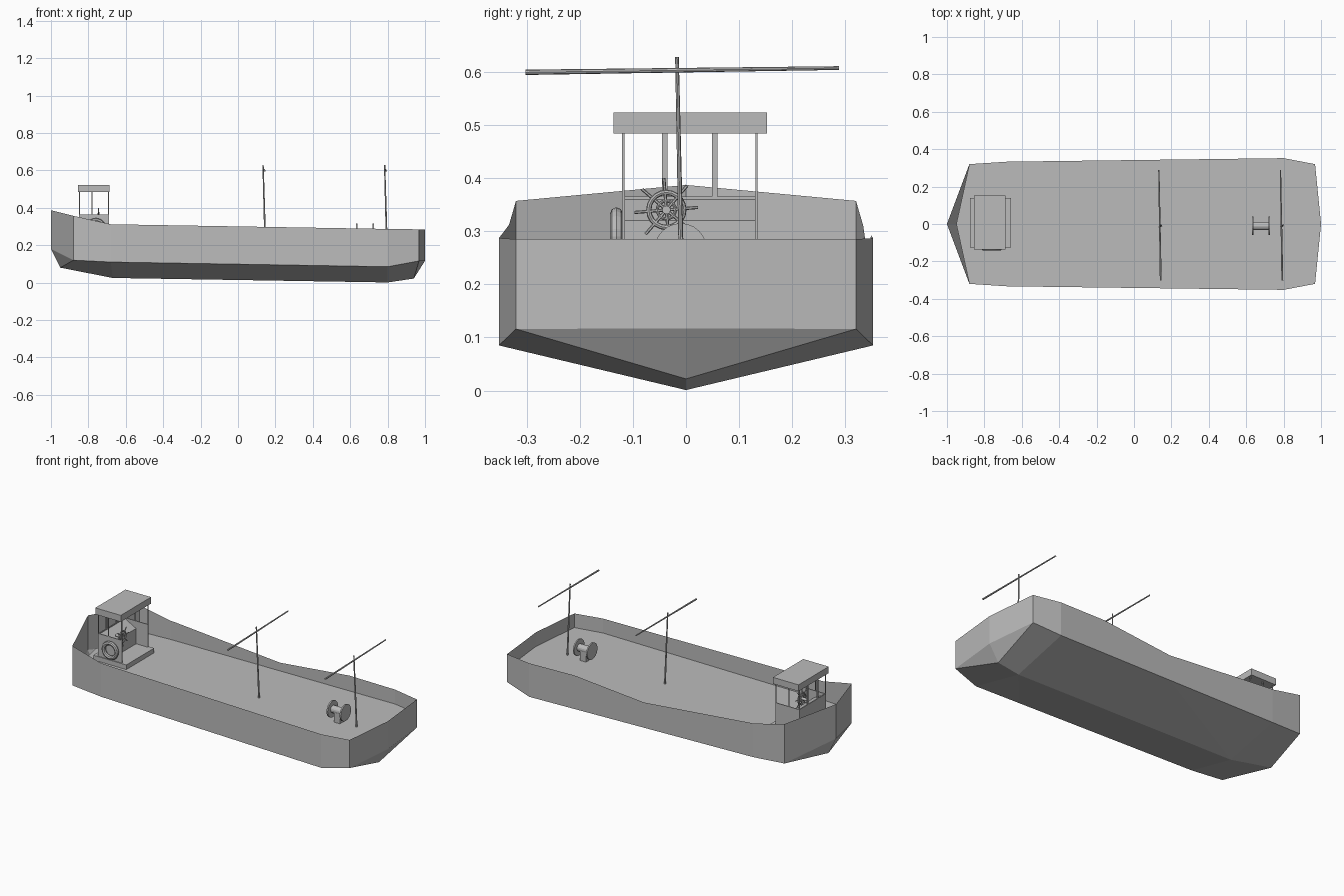
import bpy, bmesh, math
from mathutils import Vector

if "Cube" in bpy.data.objects:
    bpy.data.objects.remove(bpy.data.objects["Cube"])

grey = bpy.data.materials.new("plain grey")
grey.diffuse_color = (0.5, 0.5, 0.5, 1)
grey.use_nodes = True
grey.node_tree.nodes["Principled BSDF"].inputs["Base Color"].default_value = grey.diffuse_color


def finish(name, bm):
    me = bpy.data.meshes.new(name)
    bm.to_mesh(me)
    bm.free()
    me.materials.append(grey)
    ob = bpy.data.objects.new(name, me)
    bpy.context.collection.objects.link(ob)
    return ob


def sheet(name, faces):
    """Faces given as lists of points, welded together."""
    bm = bmesh.new()
    for f in faces:
        bm.faces.new([bm.verts.new(p) for p in f])
    bmesh.ops.remove_doubles(bm, verts=bm.verts, dist=1e-4)
    bmesh.ops.recalc_face_normals(bm, faces=bm.faces)
    return finish(name, bm)


def box(name, x0, x1, y0, y1, z0, z1):
    bm = bmesh.new()
    bmesh.ops.create_cube(bm, size=1)
    for v in bm.verts:
        v.co = ((x0 + x1) / 2 + v.co.x * (x1 - x0),
                (y0 + y1) / 2 + v.co.y * (y1 - y0),
                (z0 + z1) / 2 + v.co.z * (z1 - z0))
    return finish(name, bm)


def rod(name, a, b, r, r2=None, sides=8):
    a, b = Vector(a), Vector(b)
    bm = bmesh.new()
    bmesh.ops.create_cone(bm, cap_ends=True, segments=sides, radius1=r,
                          radius2=r if r2 is None else r2, depth=(b - a).length)
    rot = (b - a).to_track_quat('Z', 'Y')
    for v in bm.verts:
        v.co = rot @ v.co + (a + b) / 2
    return finish(name, bm)


def ring(name, centre, axis, major, minor, n=20, m=8):
    rot = Vector(axis).to_track_quat('Z', 'Y')
    c = Vector(centre)

    def p(i, j):
        a, b = math.tau * i / n, math.tau * j / m
        r = major + minor * math.cos(b)
        return c + rot @ Vector((r * math.cos(a), r * math.sin(a), minor * math.sin(b)))
    return sheet(name, [[p(i, j), p(i + 1, j), p(i + 1, j + 1), p(i, j + 1)]
                        for i in range(n) for j in range(m)])


DECK = 0.2
# hull stations: x, half width, gunwale height, chine height
st = [(-1, 0, .387, .18), (-.88, .32, .357, .12), (-.68, .333, .312, .11),
      (.8, .352, .287, .085), (.968, .32, .285, .116), (1, 0, .285, .117)]


def station(x):
    a, b = st[2], st[3]
    t = (x - a[0]) / (b[0] - a[0])
    return tuple(p + (q - p) * t for p, q in zip(a, b))


st[3:3] = [station(x) for x in (-.66, .04, .5)]
keel = [(-.95, 0, .08), (-.67, 0, .025), (.8, 0, .001), (.94, 0, .022)]

# hull sides and bottom; the back bulwark sags amidships
sides, bottom = [], []
for s in (-1, 1):
    def low(q):
        return (q[0], s * q[1], q[3])

    def mid(q):
        return (q[0], s * q[1], DECK)

    def top(q):
        sag = .05 if s == 1 and abs(q[0] - .04) < .01 else 0
        return (q[0], s * q[1], q[2] - sag)

    for a, b in zip(st, st[1:]):
        sides.append([low(a), low(b), mid(b), mid(a)])
        sides.append([mid(a), mid(b), top(b), top(a)])
    c = [low(q) for q in st]
    k = keel
    bottom += [[c[0], c[1], k[0]], [c[1], c[2], k[1], k[0]],
               [c[2], c[3], k[1]], [c[3], c[4], k[1]], [c[4], c[5], k[2], k[1]],
               [c[5], c[6], k[2]], [c[6], c[7], k[3], k[2]], [c[7], c[8], k[3]]]
sheet("hull", sides + bottom)

# flat deck
sheet("deck", [[(-.95, 0, DECK)] + [(q[0], -q[1], DECK) for q in st[1:]]
               + [(q[0], q[1], DECK) for q in st[-2:0:-1]]])

# two masts, each with a cross yard
for i, x in enumerate((.14, .79)):
    rod(f"mast_{i + 1}", (x + .006, -.008, DECK), (x - .006, -.017, .628), .005, .0035)
    rod(f"yard_{i + 1}", (x + .003, -.302, .599), (x - .007, .288, .607), .005, .0035)

# winch
for i, x in enumerate((.635, .722)):
    rod(f"winch_flange_{i + 1}", (x - .004, -.01, .266), (x + .004, -.01, .266), .049, sides=24)
rod("winch_drum", (.635, -.01, .266), (.722, -.01, .266), .022, sides=16)
box("winch_post", .66, .70, -.03, .01, DECK, .262)

# cabin
X0, X1, Y0, Y1 = -.85, -.69, -.12, .135
box("cabin_base", -.877, -.657, -.125, .14, DECK, .228)
box("cabin_front_wall", X0, X0 + .006, Y0, Y1, .228, .365)
box("cabin_wall_1", X0, X1, Y0, Y0 + .005, .228, .365)
box("cabin_wall_2", X0, X1, Y1 - .005, Y1, .228, .365)
box("cabin_roof", X0 - .006, X1 + .004, Y0 - .016, Y1 + .017, .484, .523)
for x in (X0, -.783, X1 - .006):
    for y in (Y0, Y1 - .004):
        box("side_post", x, x + .006, y, y + .004, .36, .486)
for y in (-.04, .054):
    box("window_post", X0, X0 + .006, y - .005, y + .005, .36, .486)

# console with a sloping top
con = box("console", X0 + .006, -.77, Y0 + .005, Y1 - .005, .228, .36)
for v in con.data.vertices:
    if v.co.x > -.8 and v.co.z > .3:
        v.co.z = .32

# steering wheel
W = Vector((-.745, -.037, .34))
ring("wheel_rim", W, (1, 0, 0), .033, .005)
ring("wheel_inner_ring", W, (1, 0, 0), .017, .003)
rod("wheel_hub", W - Vector((.04, 0, 0)), W + Vector((.006, 0, 0)), .008, sides=12)
for i in range(8):
    a = math.tau * (i + .1) / 8
    d = Vector((0, math.cos(a), math.sin(a)))
    rod("wheel_spoke", W, W + d * .06, .003, sides=6)

# tyre fender on the cabin side
ring("tyre", (-.76, -.131, .29), (0, 1, 0), .043, .012, n=24)
